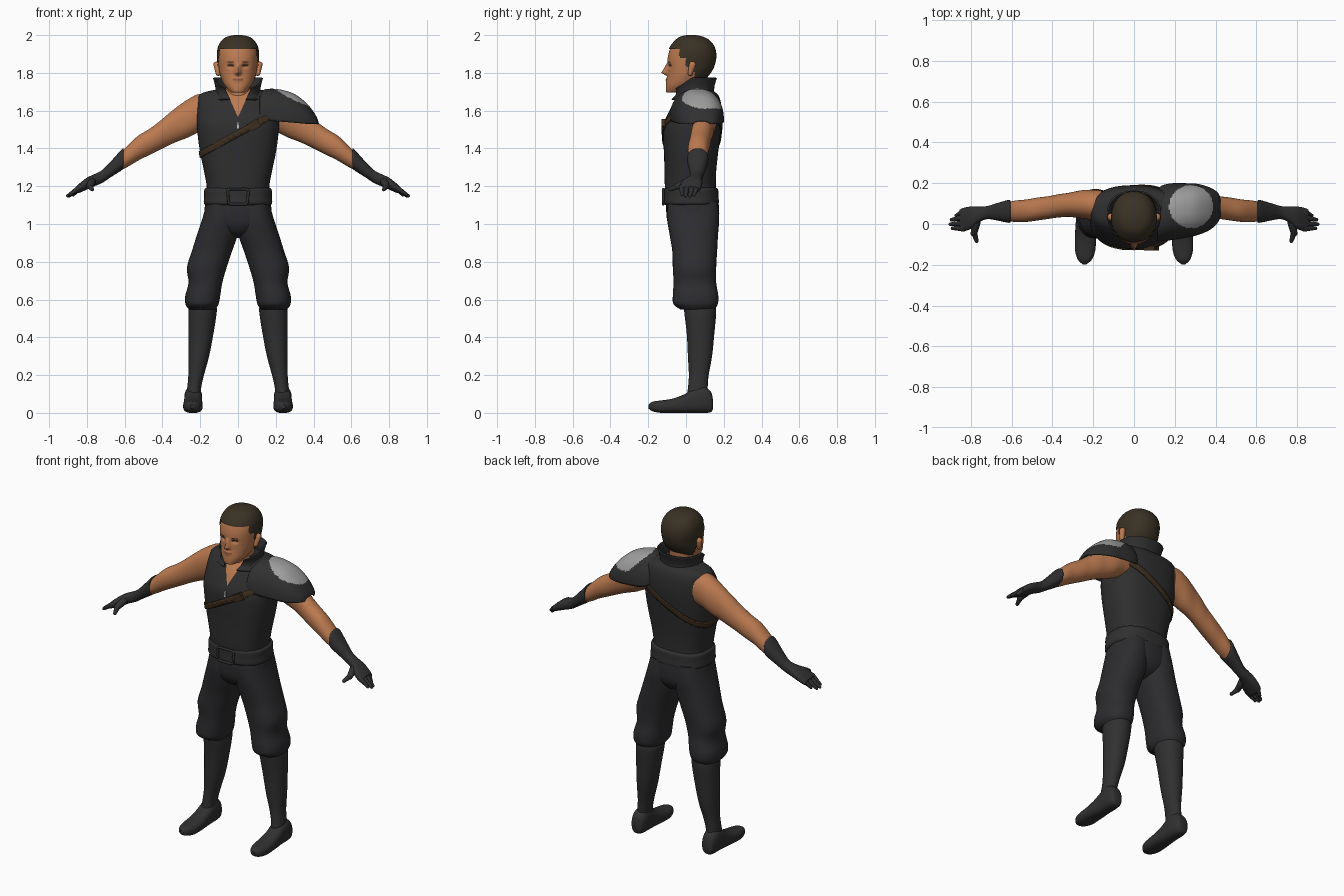
import bpy, bmesh, math
from math import exp, pi, cos, sin
from mathutils import Vector

def mat(name, r, g, b):
    m = bpy.data.materials.new(name)
    m.diffuse_color = (r, g, b, 1)
    return m

SKIN = mat("skin", .50, .195, .08)
DARKSKIN = mat("lip_skin", .27, .09, .04)
HAIR = mat("hair_brown", .042, .031, .018)
EYE = mat("eye_dark", .03, .02, .014)
VEST = mat("vest_charcoal", .028, .028, .029)
CLOTH = mat("trouser_charcoal", .026, .026, .029)
BOOT = mat("boot_charcoal", .030, .030, .031)
STRAP = mat("strap_brown", .045, .027, .013)
STEEL = mat("plate_grey", .34, .34, .34)
ZIP = mat("zip_silver", .6, .6, .6)

def spline(rows, u):
    """Catmull-Rom through the rows, u in row units."""
    i = min(int(u), len(rows) - 2)
    t = u - i
    p = [rows[max(0, min(len(rows) - 1, i + k))] for k in (-1, 0, 1, 2)]
    return [b + .5 * t * (c - a + t * (2*a - 5*b + 4*c - d + t * (3*(b - c) + d - a)))
            for a, b, c, d in zip(*p)]

def finish(name, bm, mats, rule=None):
    bmesh.ops.recalc_face_normals(bm, faces=bm.faces)
    if rule:
        for f in bm.faces:
            f.material_index = rule(f.calc_center_median())
    me = bpy.data.meshes.new(name)
    bm.to_mesh(me)
    bm.free()
    for m in mats:
        me.materials.append(m)
    ob = bpy.data.objects.new(name, me)
    bpy.context.collection.objects.link(ob)
    return ob

def tube(name, axis, rows, mats, e=2.3, seg=40, sub=5, side=1, grow=0, half=False,
         caps=True, warp=None, cuts=(), keep=None, rule=None, thick=0):
    """Loft of superellipse rings; row = (position on axis, lo, hi, lo, hi) of the other two axes."""
    bm = bmesh.new()
    a, b = [k for k in range(3) if k != axis]
    power = lambda v: math.copysign(abs(v) ** (2 / e), v)
    rings = []
    for j in range((len(rows) - 1) * sub + 1):
        pos, a0, a1, b0, b1 = spline(rows, j / sub)
        ring = []
        for k in range(seg + 1 if half else seg):
            th = (pi if half else 2 * pi) * k / seg
            v = Vector((0, 0, 0))
            v[axis] = pos
            v[a] = (a0 + a1) / 2 + ((a1 - a0) / 2 + grow) * power(cos(th))
            s = power(sin(th))
            v[b] = b0 + (b1 - b0) * s if half else (b0 + b1) / 2 + ((b1 - b0) / 2 + grow) * s
            if warp:
                warp(v)
            v.x *= side
            ring.append(bm.verts.new(v))
        rings.append(ring)
    for r0, r1 in zip(rings, rings[1:]):
        n = len(r0)
        for k in range(n - 1 if half else n):
            bm.faces.new((r0[k], r0[(k + 1) % n], r1[(k + 1) % n], r1[k]))
    if caps and not half:
        bm.faces.new(rings[0])
        bm.faces.new(rings[-1])
    for co, no, clear in cuts:
        bmesh.ops.bisect_plane(bm, geom=bm.verts[:] + bm.edges[:] + bm.faces[:],
                               plane_co=co, plane_no=no, clear_outer=clear)
    if keep:
        bmesh.ops.delete(bm, geom=[f for f in bm.faces if not keep(f.calc_center_median())], context='FACES')
    ob = finish(name, bm, mats, rule)
    if thick:
        ob.modifiers.new("thickness", 'SOLIDIFY').thickness = thick
    return ob

def rods(name, segs, m):
    """Rounded tapered rods: (start, end, start radius, end radius)."""
    bm = bmesh.new()
    for p, q, r0, r1 in segs:
        p, q = Vector(p), Vector(q)
        res = bmesh.ops.create_uvsphere(bm, u_segments=14, v_segments=10, radius=1)
        rot = (q - p).to_track_quat('Z', 'Y')
        for v in res['verts']:
            v.co = rot @ (v.co * (r1 if v.co.z > 0.01 else r0)) + (q if v.co.z > 0.01 else p)
    return finish(name, bm, [m])

def box(name, c, size, m, tilt=0):
    bpy.ops.mesh.primitive_cube_add(size=1, location=c, rotation=(0, tilt, 0))
    ob = bpy.context.object
    ob.name, ob.scale = name, size
    ob.data.materials.append(m)
    bev = ob.modifiers.new("bevel", 'BEVEL')
    bev.width, bev.segments = .003, 2

# Vest torso with skin-coloured neckline
TORSO = [(1.13, -.165, .165, -.105, .16), (1.2, -.166, .166, -.112, .158), (1.28, -.18, .18, -.114, .16),
         (1.36, -.197, .197, -.116, .168), (1.44, -.21, .21, -.12, .178), (1.52, -.217, .217, -.12, .187),
         (1.58, -.217, .217, -.098, .19), (1.64, -.213, .213, -.066, .185), (1.68, -.205, .205, -.035, .172),
         (1.7, -.17, .17, -.015, .15), (1.715, -.09, .09, .0, .12)]
def in_v(c):
    return c.y < .02 and abs(c.x) < .45 * (c.z - 1.565)
V_CUTS = [((0, 0, 1.565), (s, 0, -.45), False) for s in (1, -1)]
tube("vest", 2, TORSO, [VEST, SKIN], e=2.5, seg=64, cuts=V_CUTS, rule=in_v)
# Diagonal chest strap cut from an inflated torso
tube("chest_strap", 2, TORSO, [STRAP], e=2.5, seg=64, grow=.007, caps=False, thick=.006,
     cuts=[((0, 0, 1.497), (-.54, 0, 1), True), ((0, 0, 1.459), (.54, 0, -1), True)])
box("strap_buckle", (.085, -.119, 1.523), (.06, .02, .045), STRAP, -.5)
box("zip_pull", (0, -.123, 1.522), (.008, .008, .035), ZIP)

# Open stand-up collar
def collar_slope(v):
    v.z -= .06 * max(0, min(1, (.03 - v.y) / .09)) * (v.z - 1.66) / .11
tube("collar", 2, [(1.65, -.13, .13, -.075, .155), (1.69, -.114, .114, -.058, .142), (1.73, -.113, .113, -.055, .143),
                   (1.775, -.125, .125, -.06, .156)], [VEST], seg=64, caps=False, warp=collar_slope,
     cuts=V_CUTS, keep=lambda c: not in_v(c), thick=.008)
tube("neck", 2, [(1.6, -.075, .075, -.05, .11), (1.68, -.066, .066, -.035, .105), (1.78, -.066, .066, -.04, .11)], [SKIN])

# Head with sculpted face
HEAD = [(1.695, -.03, .03, -.098, -.04), (1.703, -.044, .044, -.106, -.0), (1.735, -.072, .072, -.106, .06),
        (1.775, -.09, .09, -.1, .105), (1.815, -.1, .1, -.097, .135), (1.855, -.104, .104, -.099, .15),
        (1.895, -.106, .106, -.094, .155), (1.935, -.1, .1, -.08, .146), (1.968, -.08, .08, -.052, .12),
        (1.986, -.053, .053, -.025, .085), (1.994, -.015, .015, .01, .045)]
def face(v):
    if v.y < -.02:
        x, z = abs(v.x), v.z
        p = (1.855 - z) / .055 if z > 1.8 else (z - 1.783) / .017
        v.y -= .034 * max(0, min(1, p)) * exp(-(x / .014) ** 2)
        v.y += .012 * exp(-((x - .038) / .018) ** 2 - ((z - 1.838) / .011) ** 2)
        v.y -= .006 * exp(-(x / .022) ** 2 - ((z - 1.764) / .011) ** 2)
def face_colour(c):
    x, z = abs(c.x), c.z
    if c.y > -.05:
        return 0
    if .022 < x < .055 and (abs(z - 1.838) < .0055 or abs(z - 1.857) < .004):
        return 1
    return 2 if x < .028 and abs(z - 1.764) < .006 else 0
tube("head", 2, HEAD, [SKIN, EYE, DARKSKIN], e=2.15, seg=128, sub=8, warp=face, rule=face_colour)

# Hair shell
def hair_lift(v):
    v.z += .006 * max(0, (v.z - 1.9) / .094)
def hairline(c):
    return c.z > (1.925 if c.y < -.035 else 1.88 if c.y < .0 else 1.83 if c.y < .045 else 1.755)
tube("hair", 2, HEAD, [HAIR], e=2.15, seg=96, sub=8, grow=.006, warp=hair_lift, keep=hairline)

# Shoulder guard on one side, grey plate on top
def plate(c):
    return ((c.x - .28) / .108) ** 2 + ((c.y - .085) / .105) ** 2 < 1 and c.z > 1.61
tube("shoulder_guard", 0, [(.115, -.085, .17, 1.57, 1.695), (.14, -.085, .19, 1.555, 1.712), (.19, -.078, .2, 1.545, 1.716),
                           (.25, -.068, .2, 1.54, 1.706), (.31, -.055, .197, 1.535, 1.682), (.37, -.03, .18, 1.53, 1.632),
                           (.41, .005, .155, 1.53, 1.578), (.425, .04, .125, 1.53, 1.545)],
     [BOOT, STEEL], half=True, seg=56, sub=8, rule=plate, thick=.006)

# Belt, buckle and hips
tube("belt", 2, [(1.1, -.17, .17, -.108, .165), (1.112, -.181, .181, -.118, .174), (1.145, -.179, .179, -.117, .172),
                 (1.182, -.178, .178, -.116, .17), (1.192, -.165, .165, -.105, .158)], [BOOT], e=2.5, seg=56)
B = [(-.055, 1.175), (-.045, 1.185), (.045, 1.185), (.055, 1.175), (.05, 1.115), (.04, 1.105), (-.04, 1.105), (-.05, 1.115)]
rods("belt_buckle", [((x, -.12, z), (B[i - 1][0], -.12, B[i - 1][1]), .007, .007) for i, (x, z) in enumerate(B)], BOOT)
tube("hips", 2, [(1.13, -.168, .168, -.103, .17), (1.07, -.178, .178, -.105, .176), (1.0, -.17, .17, -.095, .17),
                 (.95, -.11, .11, -.06, .135), (.925, -.04, .04, -.0, .08)], [CLOTH])

ARM = [(.16, .03, .165, 1.5, 1.685), (.21, .022, .168, 1.485, 1.687), (.26, .028, .165, 1.46, 1.663),
       (.32, .035, .153, 1.437, 1.622), (.37, .032, .146, 1.415, 1.582), (.42, .025, .136, 1.39, 1.54),
       (.47, .018, .13, 1.365, 1.503), (.53, .01, .12, 1.335, 1.466), (.58, .01, .115, 1.305, 1.42), (.63, .015, .105, 1.28, 1.37)]
GLOVE = [(.605, .012, .112, 1.298, 1.395), (.615, .006, .118, 1.285, 1.396), (.67, .017, .103, 1.25, 1.335),
         (.72, .024, .088, 1.217, 1.285), (.76, .008, .086, 1.2, 1.264), (.8, -.024, .086, 1.182, 1.245),
         (.84, -.036, .078, 1.165, 1.214), (.855, -.03, .07, 1.165, 1.2)]
LEG = [(1.12, -.0, .165, -.098, .168), (1.03, -.005, .188, -.1, .176), (.95, .0, .215, -.088, .17),
       (.86, .03, .243, -.073, .165), (.77, .06, .27, -.07, .16), (.69, .083, .262, -.066, .16),
       (.62, .094, .279, -.07, .171), (.575, .103, .278, -.066, .168), (.548, .12, .26, -.03, .15)]
SHAFT = [(.58, .12, .25, -.01, .15), (.54, .112, .262, -.01, .16), (.42, .13, .263, .004, .15), (.3, .153, .263, .01, .138),
         (.2, .18, .263, .015, .12), (.13, .195, .269, .01, .115), (.06, .195, .275, .0, .12)]
FOOT = [(.142, .215, .262, .02, .075), (.13, .2, .275, .003, .115), (.09, .19, .284, 0, .14), (.035, .19, .284, 0, .125),
        (-.01, .189, .287, 0, .098), (-.07, .187, .29, 0, .076), (-.13, .19, .289, 0, .066), (-.175, .207, .275, .008, .06),
        (-.198, .235, .252, .022, .045)]
for s, n in ((1, "left"), (-1, "right")):
    # Limbs
    tube(n + "_arm", 0, ARM, [SKIN], e=2.1, side=s)
    tube(n + "_glove", 0, GLOVE, [BOOT], side=s)
    tube(n + "_trouser_leg", 2, LEG, [CLOTH], side=s)
    tube(n + "_boot_shaft", 2, SHAFT, [BOOT], e=2.1, side=s)
    tube(n + "_boot_foot", 1, FOOT, [BOOT], e=2.6, side=s)
    # Fingers and thumb
    fingers = [((s * .835, y, 1.195), (s * x, y * .75 - .004, z), .0155, .009)
               for y, x, z in ((.06, .872, 1.155), (.033, .895, 1.148), (.004, .901, 1.149), (-.022, .89, 1.156))]
    rods(n + "_fingers", fingers + [((s * .775, .005, 1.222), (s * .785, -.045, 1.2), .022, .017),
                                    ((s * .785, -.04, 1.2), (s * .772, -.083, 1.183), .016, .01)], BOOT)
    # Ears
    rods(n + "_ear", [((s * .105, .022, 1.797), (s * .112, .034, 1.842), .013, .019)], SKIN)

# Smooth shading with sharp creases
for ob in bpy.data.objects:
    ob.select_set(ob.type == 'MESH')
    bpy.context.view_layer.objects.active = ob
bpy.ops.object.shade_smooth_by_angle(angle=math.radians(40))
